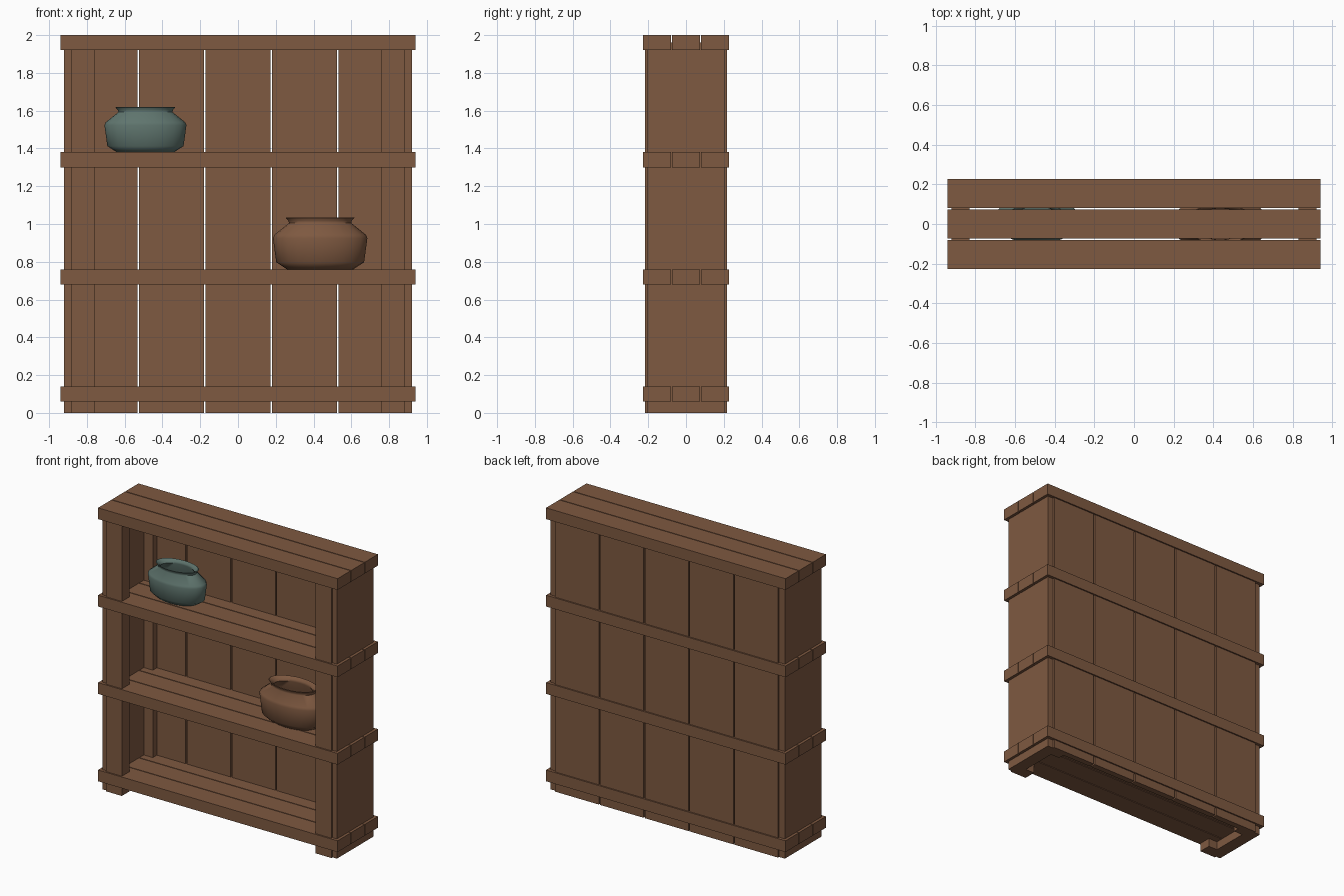
import bpy, bmesh, math

cube = bpy.data.objects.get("Cube")
if cube:
    bpy.data.objects.remove(cube, do_unlink=True)


def material(name, color):
    mat = bpy.data.materials.new(name)
    mat.use_nodes = True
    mat.diffuse_color = (*color, 1)
    mat.node_tree.nodes["Principled BSDF"].inputs["Base Color"].default_value = (*color, 1)
    return mat


brown = material("warm_brown", (0.21, 0.1, 0.052))
teal = material("muted_teal", (0.115, 0.178, 0.156))


def add_object(name, bm, mat):
    mesh = bpy.data.meshes.new(name)
    bm.to_mesh(mesh)
    bm.free()
    mesh.materials.append(mat)
    obj = bpy.data.objects.new(name, mesh)
    bpy.context.collection.objects.link(obj)
    return obj


def board(name, xs, ys, zs):
    """Rectangular board spanning the given ranges."""
    bm = bmesh.new()
    bmesh.ops.create_cube(bm, size=1)
    for v in bm.verts:
        v.co = [lo + (c + 0.5) * (hi - lo) for c, (lo, hi) in zip(v.co, (xs, ys, zs))]
    return add_object(name, bm, brown)


def span(center, half):
    return (center - half, center + half)


# Four shelves, each of three planks
for level in range(4):
    bottom = 0.06 + level * 0.62
    for row in (-1, 0, 1):
        board(f"shelf_{level + 1}_plank_{row + 2}", (-0.94, 0.94),
              span(row * 0.153, 0.0735), (bottom, bottom + 0.08))

# Back planks with narrow gaps
for i in range(5):
    board(f"back_plank_{i + 1}", span((i - 2) * 0.352, 0.171), (0.175, 0.217), (0, 1.96))

# Sides, corner posts and front trim
for side, s in (("left", 1), ("right", -1)):
    def sides(a, b):
        return tuple(sorted((s * a, s * b)))
    board(f"{side}_side_board", sides(0.83, 0.92), (-0.205, 0.205), (0, 1.96))
    board(f"{side}_front_trim", sides(0.76, 0.885), (-0.217, -0.175), (0, 1.96))
    board(f"{side}_front_post", sides(0.76, 0.84), (-0.176, -0.13), (0, 1.96))
    board(f"{side}_back_post", sides(0.76, 0.84), (0.13, 0.176), (0, 1.96))

# Pot outline as (radius, height), outside then inside
POT = [(0, 0), (0.7, 0), (0.93, 0.15), (1, 0.66), (0.97, 0.73), (0.66, 0.98),
       (0.67, 1.03), (0.73, 1.09), (0.71, 1.1), (0.6, 1.04), (0.57, 0.98),
       (0.9, 0.68), (0.85, 0.18), (0.6, 0.08), (0, 0.08)]


def pot(name, center, radius, mat):
    """Hollow turned pot, flattened front to back."""
    bm = bmesh.new()
    verts = [bm.verts.new((r * radius, 0, z * radius)) for r, z in POT]
    edges = [bm.edges.new(pair) for pair in zip(verts, verts[1:])]
    bmesh.ops.spin(bm, geom=verts + edges, axis=(0, 0, 1), cent=(0, 0, 0),
                   angle=math.tau, steps=24, use_duplicate=False)
    bmesh.ops.remove_doubles(bm, verts=bm.verts, dist=0.0005)
    bmesh.ops.recalc_face_normals(bm, faces=bm.faces)
    bmesh.ops.scale(bm, vec=(1, 0.55, 1), verts=bm.verts)
    obj = add_object(name, bm, mat)
    obj.location = center
    bpy.ops.object.select_all(action="DESELECT")
    obj.select_set(True)
    bpy.context.view_layer.objects.active = obj
    bpy.ops.object.shade_smooth_by_angle(angle=math.radians(50))


pot("upper_pot", (-0.49, 0.02, 1.38), 0.217, teal)
pot("lower_pot", (0.435, 0, 0.76), 0.25, brown)
